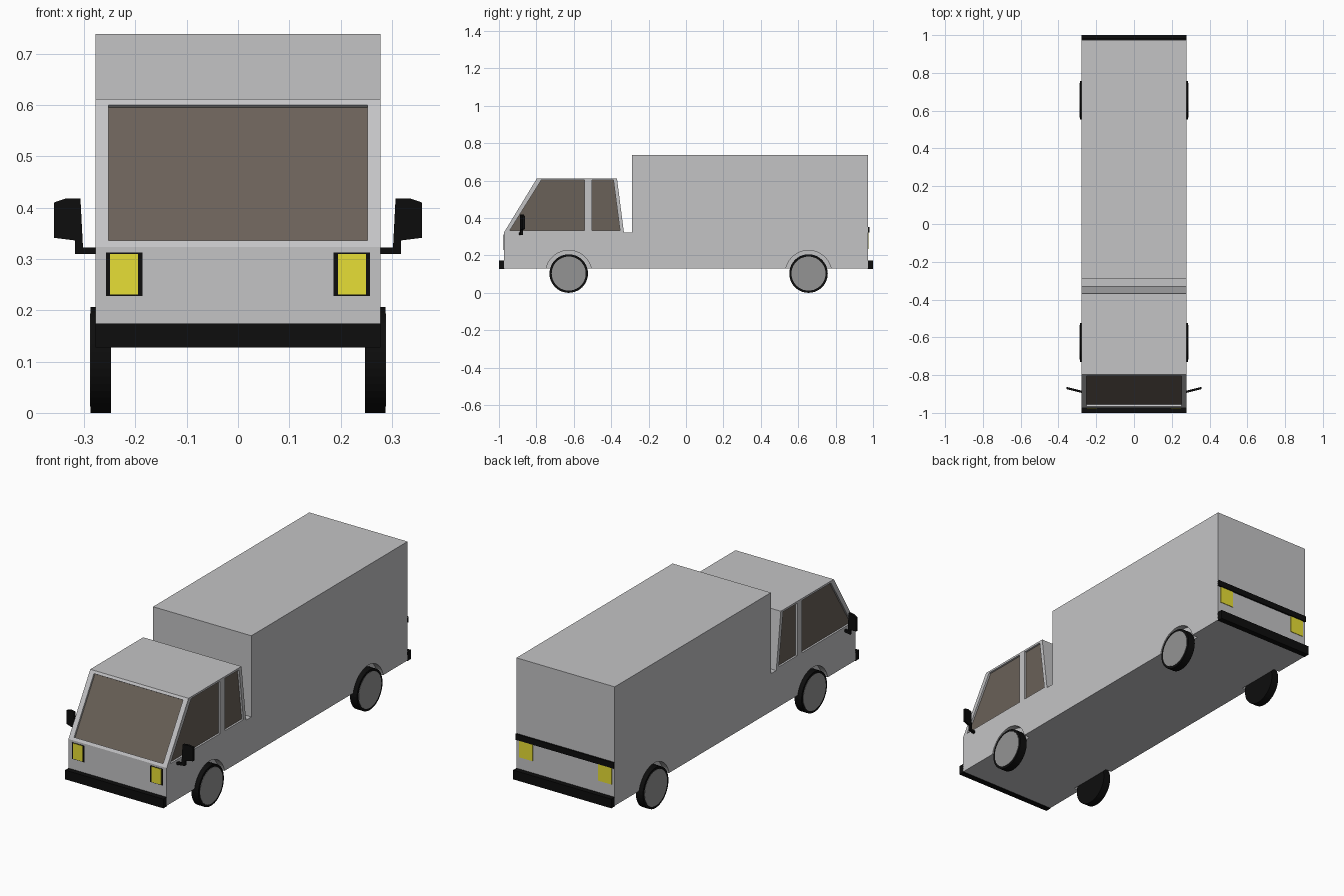
import bpy, bmesh, math
from mathutils import Vector

if "Cube" in bpy.data.objects:
    bpy.data.objects.remove(bpy.data.objects["Cube"])


def material(name, r, g, b):
    m = bpy.data.materials.new(name)
    m.diffuse_color = (r, g, b, 1)
    m.use_nodes = True
    m.node_tree.nodes["Principled BSDF"].inputs["Base Color"].default_value = m.diffuse_color
    return m


PAINT = material("grey paint", .55, .55, .56)
BLACK = material("black trim", .004, .004, .004)
GLASS = material("tinted glass", .144, .119, .098)
LAMP = material("yellow lamp", .82, .75, .037)
HUB = material("hub grey", .295, .295, .295)


def add_prism(bm, pts, lo, hi, place):
    """Extrude a 2D outline between lo and hi; place maps (a, b, depth) to xyz."""
    rings = [[bm.verts.new(place(a, b, d)) for a, b in pts] for d in (lo, hi)]
    bm.faces.new(rings[0])
    bm.faces.new(rings[1][::-1])
    n = len(pts)
    for i in range(n):
        j = (i + 1) % n
        bm.faces.new((rings[0][i], rings[1][i], rings[1][j], rings[0][j]))


def finish(name, bm, mat):
    bmesh.ops.recalc_face_normals(bm, faces=bm.faces)
    me = bpy.data.meshes.new(name)
    bm.to_mesh(me)
    bm.free()
    me.materials.append(mat)
    ob = bpy.data.objects.new(name, me)
    bpy.context.collection.objects.link(ob)
    return ob


def along_x(a, b, d):
    return (d, a, b)


def along_y(a, b, d):
    return (a, d, b)


def prism(name, pts, lo, hi, mat, place=along_x):
    bm = bmesh.new()
    add_prism(bm, pts, lo, hi, place)
    return finish(name, bm, mat)


def rect(x0, x1, z0, z1):
    return [(x0, z0), (x1, z0), (x1, z1), (x0, z1)]


def circle(cy, cz, r, n=40):
    return [(cy + r * math.cos(2 * math.pi * i / n),
             cz + r * math.sin(2 * math.pi * i / n)) for i in range(n)]


def plate(name, x0, x1, z0, z1, y0, y1, mat):
    return prism(name, rect(x0, x1, z0, z1), y0, y1, mat, along_y)


W = .278          # half width of the body
DEEP = .012       # window recess
AXLES = {"front": -.627, "rear": .655}

# Cab and cargo box in one side profile
body = prism("van_body", [(-.973, .13), (-.973, .323), (-.797, .612), (-.369, .612),
                          (-.332, .323), (-.289, .323), (-.289, .738), (.973, .738),
                          (.973, .13)], -W, W, PAINT)

# Window outlines
side_windows = {
    "front": [(-.942, .334), (-.774, .602), (-.542, .602), (-.542, .334)],
    "rear": [(-.503, .334), (-.503, .602), (-.388, .602), (-.353, .334)],
}
slope = Vector((.176, .289)).normalized()
out = Vector((-slope.y, slope.x))
low = Vector((-.973, .323)) + slope * .015
high = low + slope * .309


def slab(d0, d1):
    return [tuple(p + out * d) for p, d in ((low, d0), (high, d0), (high, d1), (low, d1))]


# Cutter for window recesses and wheel arches
bm = bmesh.new()
add_prism(bm, slab(.02, -DEEP), -.252, .252, along_x)
for s in (1, -1):
    for pts in side_windows.values():
        add_prism(bm, pts, s * (W - DEEP), s * (W + .03), along_x)
    for y in AXLES.values():
        add_prism(bm, circle(y, .103, .124), s * .245, s * (W + .03), along_x)
cutter = finish("recess_cutter", bm, PAINT)
cutter.hide_render = True
cutter.hide_viewport = True
cut = body.modifiers.new("recesses", "BOOLEAN")
cut.operation = "DIFFERENCE"
cut.solver = "EXACT"
cut.object = cutter

# Windscreen glass
prism("windscreen", slab(-DEEP + .002, -DEEP - .004), -.252, .252, GLASS)

# Bumpers and rear trim strip
plate("front_bumper", -W, W, .127, .174, -1, -.97, BLACK)
plate("rear_bumper", -W, W, .127, .174, .97, 1, BLACK)
plate("rear_trim_strip", -W, W, .322, .352, .97, .981, BLACK)

for s, side in ((1, "right"), (-1, "left")):
    # Side glass
    for key, pts in side_windows.items():
        prism(f"{side}_{key}_window", pts, s * (W - DEEP - .004), s * (W - DEEP + .002), GLASS)

    # Headlights with black surrounds, and tail lights
    plate(f"{side}_headlight_frame", s * .186, s * .257, .228, .312, -.975, -.97, BLACK)
    plate(f"{side}_headlight", s * .195, s * .249, .231, .310, -.977, -.972, LAMP)
    plate(f"{side}_tail_light", s * .185, s * .262, .235, .322, .97, .976, LAMP)

    # Wheels: tyre and hub disc
    for key, y in AXLES.items():
        prism(f"{side}_{key}_tyre", circle(y, .103, .103), s * .247, s * .287, BLACK)
        prism(f"{side}_{key}_hub", circle(y, .103, .091), s * .28, s * .2885, HUB)

    # Door mirror with its arm, swept back towards the outside
    outline = [(.27, .31), (.318, .31), (.318, .336), (.358, .341), (.358, .41),
               (.335, .418), (.307, .418), (.302, .322), (.27, .322)]
    prism(f"{side}_mirror", outline, -.006, .006, BLACK,
          lambda a, b, d: (s * a, -.888 + .25 * (a - W) + d, b))
